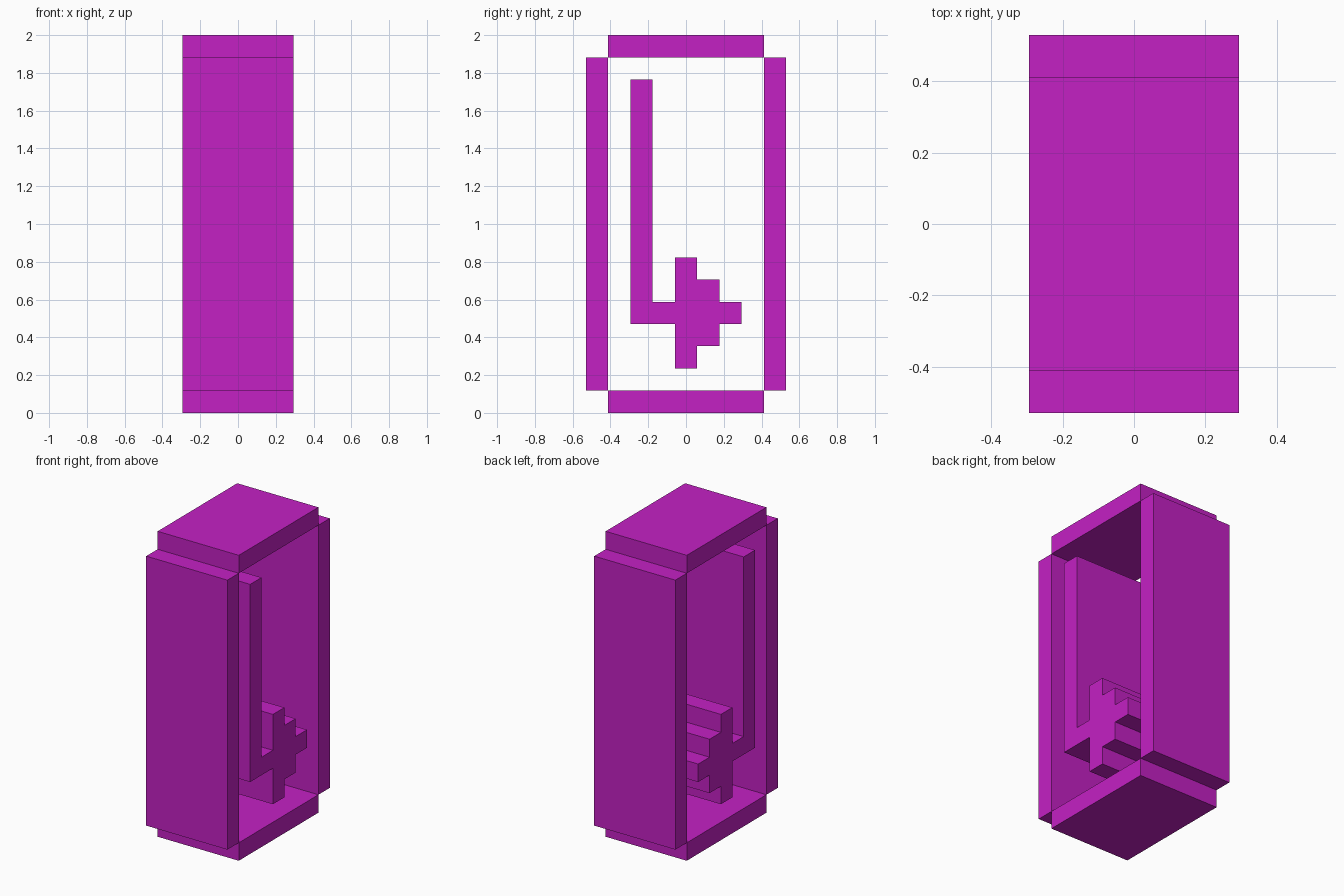
import bpy, bmesh

if "Cube" in bpy.data.objects:
    bpy.data.objects.remove(bpy.data.objects["Cube"])

P = 2 / 17          # size of one pixel block
HX = 2.5 * P        # half depth along x

mat = bpy.data.materials.new("magenta")
mat.diffuse_color = (0.55, 0.015, 0.55, 1)
mat.use_nodes = True
mat.node_tree.nodes["Principled BSDF"].inputs["Base Color"].default_value = mat.diffuse_color


def extrude_profile(name, points):
    """Extrude a (column, row) pixel outline, in the y-z plane, along x."""
    bm = bmesh.new()
    face = bm.faces.new([bm.verts.new((-HX, y * P, z * P)) for y, z in points])
    ext = bmesh.ops.extrude_face_region(bm, geom=[face])
    verts = [g for g in ext["geom"] if isinstance(g, bmesh.types.BMVert)]
    bmesh.ops.translate(bm, verts=verts, vec=(2 * HX, 0, 0))
    bmesh.ops.recalc_face_normals(bm, faces=bm.faces)
    mesh = bpy.data.meshes.new(name)
    bm.to_mesh(mesh)
    bm.free()
    mesh.materials.append(mat)
    obj = bpy.data.objects.new(name, mesh)
    bpy.context.collection.objects.link(obj)
    return obj


def slab(name, y0, y1, z0, z1):
    return extrude_profile(name, [(y0, z0), (y1, z0), (y1, z1), (y0, z1)])


# Outer frame: two walls and two end plates
slab("front_wall", -4.5, -3.5, 1, 16)
slab("back_wall", 3.5, 4.5, 1, 16)
slab("bottom_plate", -3.5, 3.5, 0, 1)
slab("top_plate", -3.5, 3.5, 16, 17)

# Bent arrow: long stem, short foot and stepped arrowhead
extrude_profile("bent_arrow", [
    (-2.5, 15), (-2.5, 4), (-0.5, 4), (-0.5, 2), (0.5, 2), (0.5, 3),
    (1.5, 3), (1.5, 4), (2.5, 4), (2.5, 5), (1.5, 5), (1.5, 6),
    (0.5, 6), (0.5, 7), (-0.5, 7), (-0.5, 5), (-1.5, 5), (-1.5, 15)])
